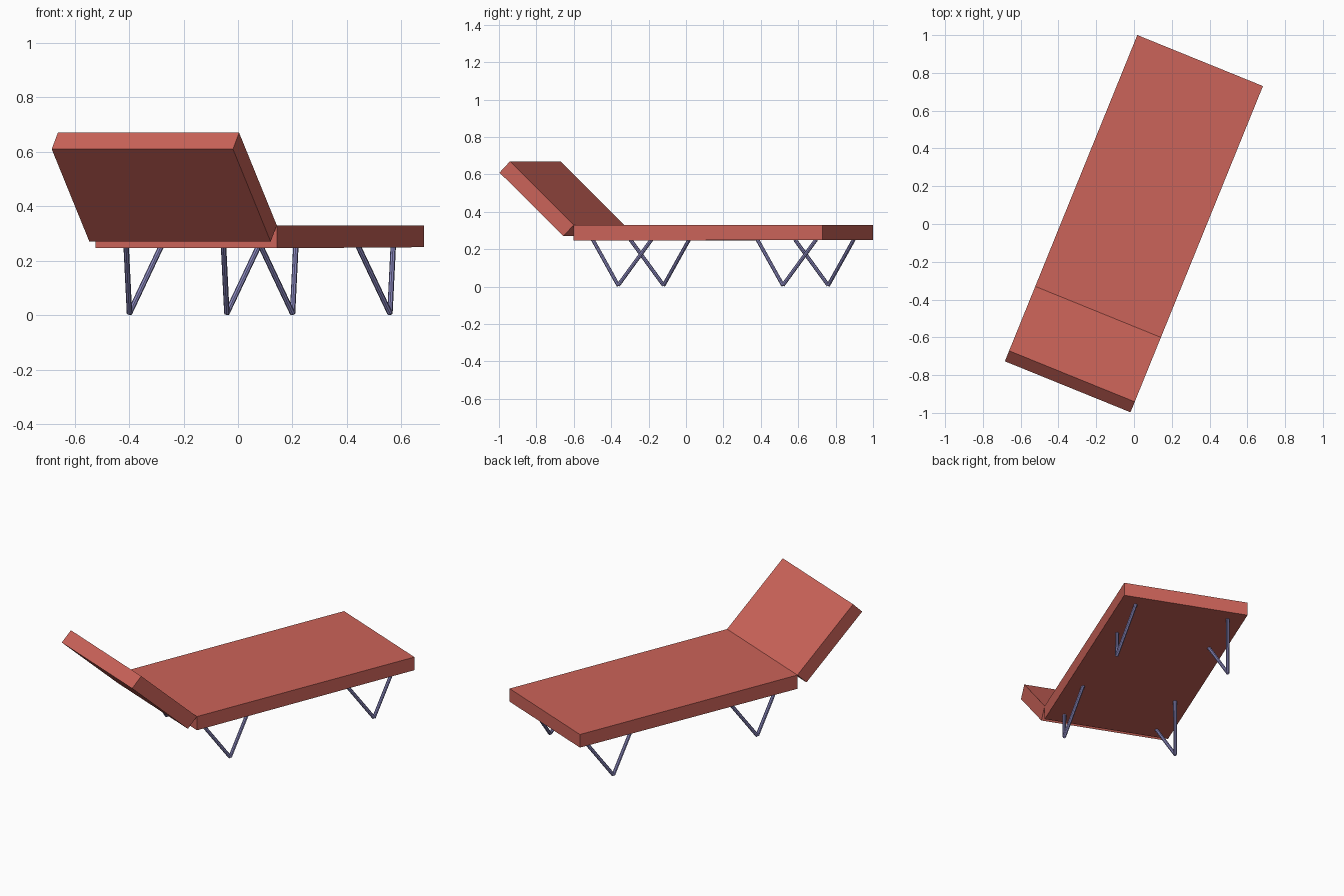
import bpy
import bmesh
import math
from mathutils import Matrix, Vector

cube = bpy.data.objects.get("Cube")
if cube:
    bpy.data.objects.remove(cube, do_unlink=True)

# The lounger stands turned about the vertical axis
POSE = Matrix.Translation((0.08, 0.2, 0)) @ Matrix.Rotation(math.radians(-22.1), 4, 'Z')
WIDTH = 0.718
HEAD, FOOT = -0.718, 0.718
SEAT_TOP = 0.33


def material(name, colour):
    mat = bpy.data.materials.new(name)
    mat.use_nodes = True
    mat.diffuse_color = (*colour, 1)
    mat.node_tree.nodes["Principled BSDF"].inputs["Base Color"].default_value = (*colour, 1)
    return mat


def add_object(name, bm, mat):
    bmesh.ops.recalc_face_normals(bm, faces=bm.faces)
    mesh = bpy.data.meshes.new(name)
    bm.to_mesh(mesh)
    bm.free()
    mesh.materials.append(mat)
    obj = bpy.data.objects.new(name, mesh)
    obj.matrix_world = POSE
    bpy.context.scene.collection.objects.link(obj)
    return obj


def cushion(name, profile, mat):
    """Extrude a side profile of (y, z) points across the width."""
    bm = bmesh.new()
    face = bm.faces.new([bm.verts.new((-WIDTH / 2, y, z)) for y, z in profile])
    extruded = bmesh.ops.extrude_face_region(bm, geom=[face])["geom"]
    verts = [g for g in extruded if isinstance(g, bmesh.types.BMVert)]
    bmesh.ops.translate(bm, verts=verts, vec=(WIDTH, 0, 0))
    return add_object(name, bm, mat)


def rod(bm, start, end, radius):
    """Add a thin round bar between two points."""
    axis = end - start
    place = Matrix.Translation((start + end) / 2) @ axis.to_track_quat('Z', 'Y').to_matrix().to_4x4()
    bmesh.ops.create_cone(bm, cap_ends=True, segments=8, radius1=radius, radius2=radius,
                          depth=axis.length, matrix=place)


red = material("cushion red", (0.6, 0.125, 0.1))
metal = material("blue violet metal", (0.25, 0.24, 0.5))

# Seat slab and tilted backrest
cushion("seat", [(HEAD, SEAT_TOP), (FOOT, SEAT_TOP), (FOOT, 0.25), (HEAD, 0.246)], red)
cushion("backrest", [(HEAD, SEAT_TOP), (HEAD - 0.368, 0.67),
                     (HEAD - 0.428, 0.61), (HEAD - 0.06, 0.27)], red)

# Four V-shaped legs, splayed outwards
for end_name, y in (("head", -0.476), ("foot", 0.474)):
    for side_name, side in (("right", -1), ("left", 1)):
        bm = bmesh.new()
        tip = Vector((side * 0.323, y, 0.007))
        for reach in (-0.17, 0.17):
            rod(bm, tip, Vector((side * 0.267, y + reach, 0.252)), 0.01)
        add_object(f"{end_name}_leg_{side_name}", bm, metal)
